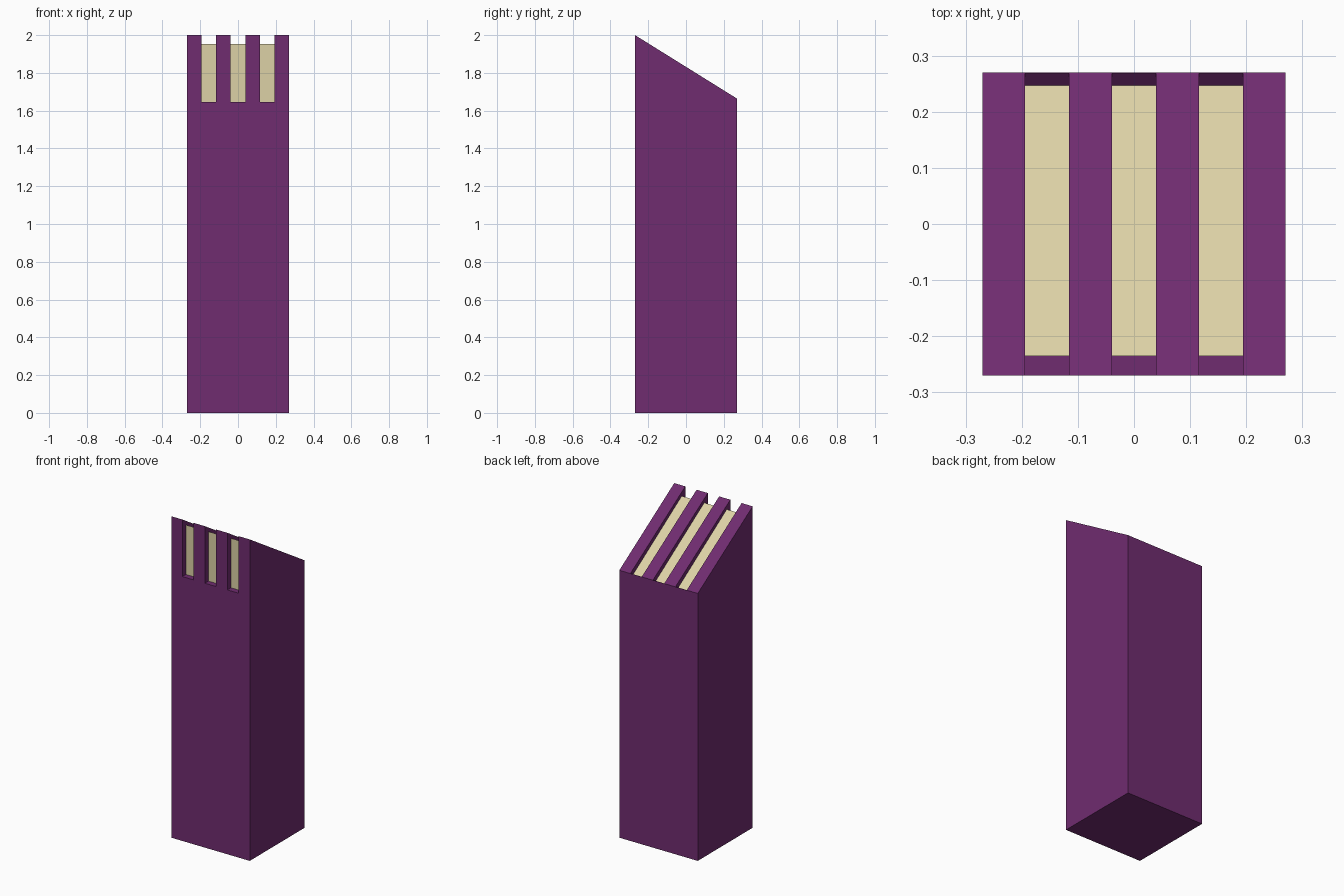
import bpy, bmesh

if "Cube" in bpy.data.objects:
    bpy.data.objects.remove(bpy.data.objects["Cube"])

def material(name, color):
    m = bpy.data.materials.new(name)
    m.diffuse_color = color
    m.use_nodes = True
    m.node_tree.nodes["Principled BSDF"].inputs["Base Color"].default_value = m.diffuse_color
    return m

def prism(name, profile, x0, x1, mat=None):
    """Extrude a (y, z) side profile along x."""
    bm = bmesh.new()
    face = bm.faces.new([bm.verts.new((x0, y, z)) for y, z in profile])
    ext = bmesh.ops.extrude_face_region(bm, geom=[face])
    verts = [g for g in ext["geom"] if isinstance(g, bmesh.types.BMVert)]
    bmesh.ops.translate(bm, verts=verts, vec=(x1 - x0, 0, 0))
    bmesh.ops.recalc_face_normals(bm, faces=bm.faces)
    me = bpy.data.meshes.new(name)
    bm.to_mesh(me)
    bm.free()
    ob = bpy.data.objects.new(name, me)
    bpy.context.scene.collection.objects.link(ob)
    if mat:
        me.materials.append(mat)
    return ob

purple = material("purple", (0.16, 0.025, 0.16, 1))
cream = material("cream", (0.72, 0.64, 0.38, 1))

H, FLOOR, W = 0.27, 1.645, 0.078

# Post with a slanted top
post = prism("post", [(-H, 0), (H, 0), (H, 1.664), (-H, 2)], -H, H, purple)

# Three slots, each with a recessed cream wedge
slot = [(-0.4, FLOOR), (0.247, FLOOR), (0.2925, 1.685), (0.2925, 2.2), (-0.4, 2.2)]
wedge = [(-0.235, FLOOR), (0.247, FLOOR), (-0.235, 1.953)]
for i, x in enumerate((-0.155, 0, 0.155)):
    cutter = prism(f"slot_cutter_{i + 1}", slot, x - W / 2, x + W / 2, purple)
    cutter.hide_render = True
    cutter.hide_set(True)
    cut = post.modifiers.new(f"slot_{i + 1}", "BOOLEAN")
    cut.operation = "DIFFERENCE"
    cut.solver = "EXACT"
    cut.object = cutter
    prism(f"light_panel_{i + 1}", wedge, x - W / 2, x + W / 2, cream)
